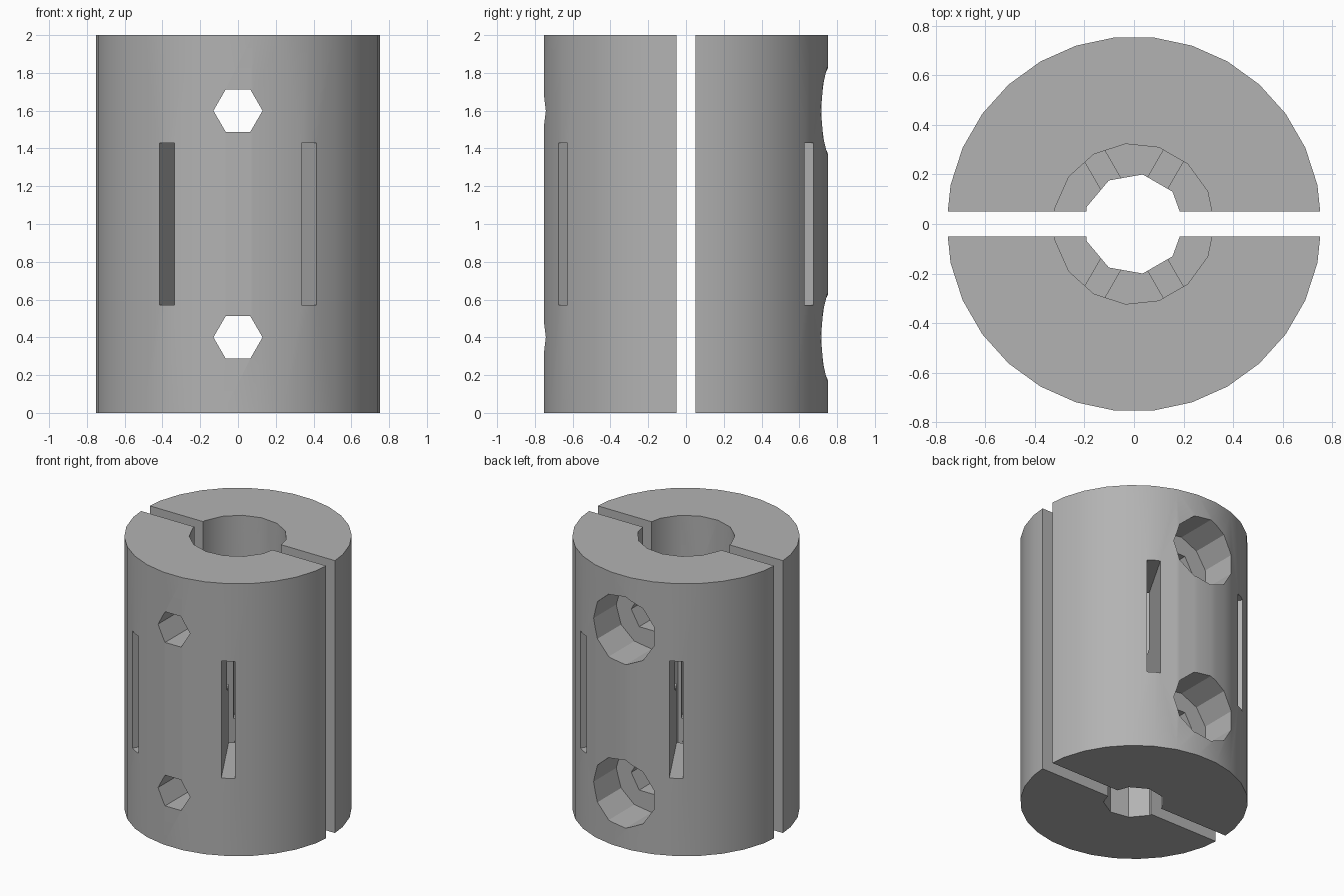
import bpy
import bmesh
from math import cos, sin, pi, radians
from mathutils import Matrix

cube = bpy.data.objects.get("Cube")
if cube:
    bpy.data.objects.remove(cube, do_unlink=True)

R = 0.757        # outer radius
HEIGHT = 2.0
GAP = 0.05       # half width of the split

metal = bpy.data.materials.new("grey_metal")
metal.use_nodes = True
GREY = (0.45, 0.45, 0.45, 1)
metal.diffuse_color = GREY
metal.node_tree.nodes["Principled BSDF"].inputs["Base Color"].default_value = GREY


def prism(name, points, z0, z1, matrix=Matrix()):
    """Extrude a flat outline from z0 to z1, then transform it."""
    bm = bmesh.new()
    base = bm.faces.new([bm.verts.new((x, y, z0)) for x, y in points])
    top = bmesh.ops.extrude_face_region(bm, geom=[base])["geom"]
    verts = [v for v in top if isinstance(v, bmesh.types.BMVert)]
    bmesh.ops.translate(bm, verts=verts, vec=(0, 0, z1 - z0))
    bmesh.ops.recalc_face_normals(bm, faces=bm.faces)
    bm.transform(matrix)
    mesh = bpy.data.meshes.new(name)
    bm.to_mesh(mesh)
    bm.free()
    obj = bpy.data.objects.new(name, mesh)
    bpy.context.collection.objects.link(obj)
    return obj


def ngon(radius, sides):
    return [(radius * cos(2 * pi * i / sides), radius * sin(2 * pi * i / sides))
            for i in range(sides)]


def rect(x0, x1, y0, y1):
    return [(x0, y0), (x1, y0), (x1, y1), (x0, y1)]


# Stepped shaft bore: narrow below, wide above
cutters = [prism("narrow_bore", ngon(0.203, 9), -0.5, 1.5),
           prism("wide_bore", ngon(0.325, 15), 1.0, 2.5)]

# Radial slots around the middle
for angle in (60, 120, 240, 300):
    cutters.append(prism("radial_slot", rect(0, 1, -0.046, 0.046), 0.57, 1.43,
                         Matrix.Rotation(radians(angle), 4, "Z")))

# Clamp screw holes with head recesses at the back
for z in (0.4, 1.6):
    place = Matrix.Translation((0, 0, z)) @ Matrix.Rotation(pi / 2, 4, "X")
    cutters.append(prism("screw_hole", ngon(0.13, 6), -1, 1, place))
    cutters.append(prism("screw_head_recess", ngon(0.252, 11), -1, -0.45, place))

# Two clamp halves, each trimmed at the gap
for name, y0, y1 in (("front_half", -GAP, 1), ("back_half", -1, GAP)):
    half = prism(name, ngon(R, 30), 0, HEIGHT)
    half.data.materials.append(metal)
    trim = prism("trim", rect(-1, 1, y0, y1), -1, 3)
    for cutter in [trim] + cutters:
        mod = half.modifiers.new(cutter.name, "BOOLEAN")
        mod.operation = "DIFFERENCE"
        mod.solver = "EXACT"
        mod.object = cutter
    bpy.context.view_layer.update()
    graph = bpy.context.evaluated_depsgraph_get()
    mesh = bpy.data.meshes.new_from_object(half.evaluated_get(graph))
    half.modifiers.clear()
    half.data = mesh
    bpy.data.objects.remove(trim, do_unlink=True)

    # Smooth curved walls, crisp cut edges
    bpy.ops.object.select_all(action="DESELECT")
    half.select_set(True)
    bpy.context.view_layer.objects.active = half
    bpy.ops.object.shade_smooth_by_angle(angle=radians(30))

for cutter in cutters:
    bpy.data.objects.remove(cutter, do_unlink=True)
